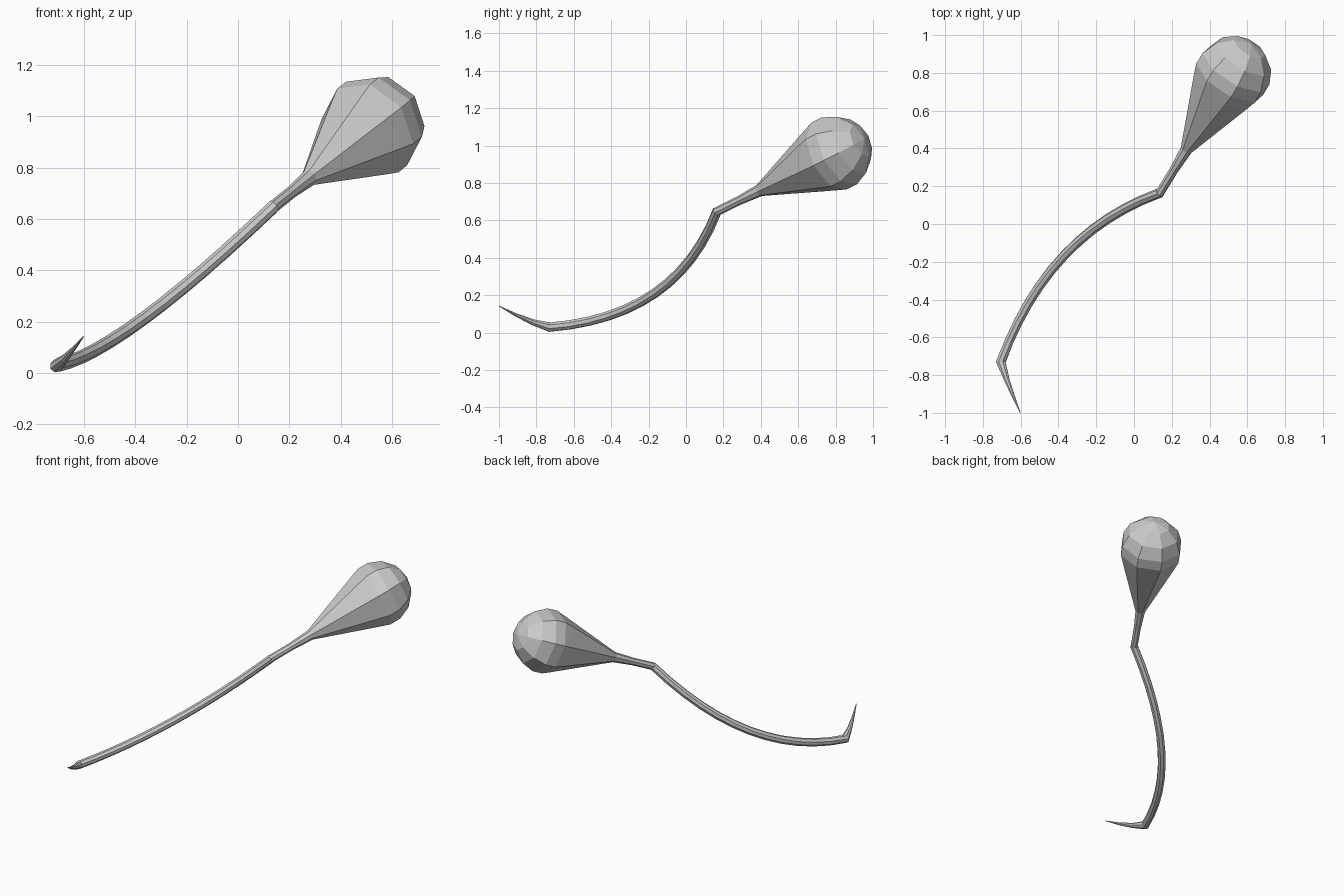
import bpy, bmesh
from math import sin, cos, tau, radians
from mathutils import Vector

if "Cube" in bpy.data.objects:
    bpy.data.objects.remove(bpy.data.objects["Cube"])

SIDES = 8


def sweep(name, points, radii, end_dir=None, start_dir=None):
    """Loft a ring of SIDES along a path, mitred at every bend."""
    pts = [Vector(p) for p in points]
    bm = bmesh.new()
    rings = []
    u = None
    for i, (p, r) in enumerate(zip(pts, radii)):
        d_in = (p - pts[i - 1]).normalized() if i else None
        d_out = (pts[i + 1] - p).normalized() if i + 1 < len(pts) else None
        a = d_in or start_dir or d_out
        b = d_out or end_dir or d_in
        t = (a + b).normalized()
        # carry the ring's frame along the path
        u = t.cross(Vector((0, 0, 1))) if u is None else u - t * u.dot(t)
        u.normalize()
        v = t.cross(u)
        bend = (b - a).normalized() if (b - a).length > 1e-4 else Vector()
        stretch = 1 / max(t.dot(a), 0.5) - 1
        ring = []
        for k in range(SIDES):
            ang = tau * (k + 0.5) / SIDES
            o = (u * cos(ang) + v * sin(ang)) * r
            ring.append(bm.verts.new(p + o + bend * o.dot(bend) * stretch))
        rings.append(ring)
    for r0, r1 in zip(rings, rings[1:]):
        for k in range(SIDES):
            j = (k + 1) % SIDES
            bm.faces.new((r0[k], r0[j], r1[j], r1[k]))
    bm.faces.new(rings[0][::-1])
    bm.faces.new(rings[-1])
    bmesh.ops.remove_doubles(bm, verts=bm.verts, dist=0.0005)
    bmesh.ops.recalc_face_normals(bm, faces=bm.faces)
    mesh = bpy.data.meshes.new(name)
    bm.to_mesh(mesh)
    bm.free()
    obj = bpy.data.objects.new(name, mesh)
    bpy.context.collection.objects.link(obj)
    return obj


start = Vector((-0.705, -0.73, 0.029))
ctrl = Vector((-0.455, -0.05, 0.084))
joint = Vector((0.137, 0.165, 0.647))
axis = Vector((0.482, 0.785, 0.389)).normalized()

# Curved handle with tapered hook at the lower end
hook = [(-0.602, -0.999, 0.142), (-0.64, -0.91, 0.095), (-0.675, -0.82, 0.056)]
N = 12
arc = [start * (1 - t) ** 2 + ctrl * 2 * t * (1 - t) + joint * t * t
       for t in (i / N for i in range(N + 1))]
sweep("handle", hook + arc, [0.002, 0.009, 0.016] + [0.026] * (N + 1), end_dir=axis)

# Neck flaring into the round bulb: (distance along axis, radius)
profile = [(0, 0.024), (0.15, 0.024), (0.29, 0.033), (0.70, 0.18), (0.765, 0.202)]
for deg in (80, 55, 28, 0):
    a = radians(deg)
    profile.append((0.80 + 0.205 * cos(a), 0.205 * sin(a)))
sweep("bulb", [joint + axis * s for s, r in profile], [r for s, r in profile],
      start_dir=(joint - arc[-2]).normalized())
